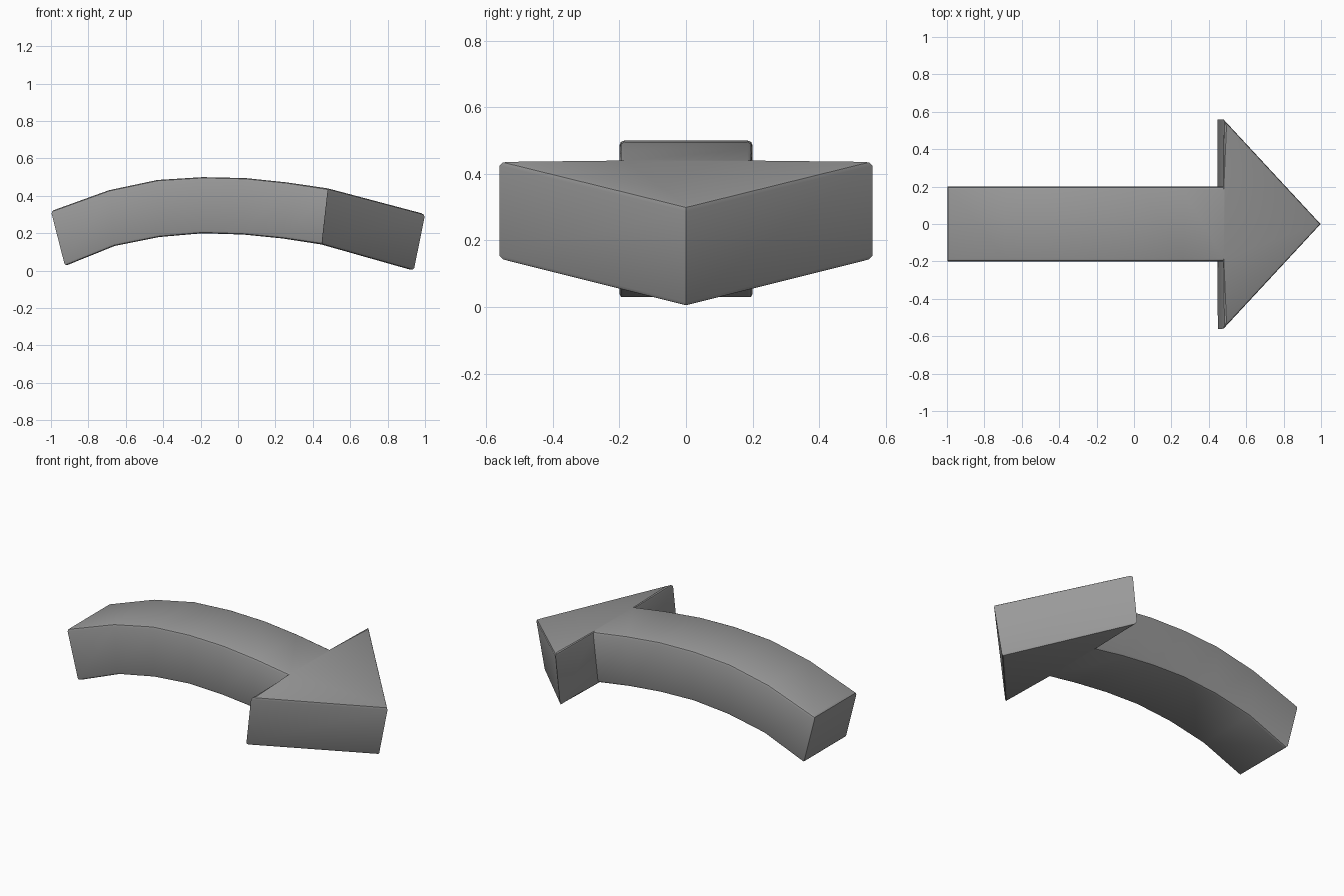
import bpy, bmesh, math

cube = bpy.data.objects.get("Cube")
if cube:
    bpy.data.objects.remove(cube, do_unlink=True)

GREY = (0.32, 0.32, 0.32, 1)
mat = bpy.data.materials.new("plain grey")
mat.use_nodes = True
mat.diffuse_color = GREY
mat.node_tree.nodes["Principled BSDF"].inputs["Base Color"].default_value = GREY

# Arched side profile (x, z) from the tail to the base of the head
UPPER = [(-1, .318), (-.69, .43), (-.43, .485), (-.19, .5), (.04, .495), (.26, .472), (.48, .44)]
LOWER = [(-.925, .025), (-.66, .132), (-.42, .18), (-.19, .2), (.03, .193), (.24, .172), (.446, .14)]
TIP = {"upper": (1, .302), "lower": (.94, 0)}
SHAFT, BARB = .2, .56

bm = bmesh.new()


def make_surface(profile, tip):
    """Shaft strip and triangular head; returns the outline loop."""
    left = [bm.verts.new((x, SHAFT, z)) for x, z in profile]
    right = [bm.verts.new((x, -SHAFT, z)) for x, z in profile]
    x, z = profile[-1]
    head = [bm.verts.new(p) for p in ((x, BARB, z), (tip[0], 0, tip[1]), (x, -BARB, z))]
    for i in range(len(profile) - 1):
        bm.faces.new((left[i], left[i + 1], right[i + 1], right[i]))
    bm.faces.new([left[-1]] + head + [right[-1]])
    return left + head + right[::-1]


top = make_surface(UPPER, TIP["upper"])
bottom = make_surface(LOWER, TIP["lower"])

# Side walls joining the two outlines
rims = []
for i in range(len(top)):
    j = (i + 1) % len(top)
    bm.faces.new((top[i], top[j], bottom[j], bottom[i]))
    rims += [bm.edges.get((top[i], top[j])), bm.edges.get((bottom[i], bottom[j]))]
bmesh.ops.recalc_face_normals(bm, faces=bm.faces)

# Softened upper and lower rims; upright corners stay sharp
bmesh.ops.bevel(bm, geom=rims, offset=.015, offset_type='OFFSET', segments=2,
                profile=.5, affect='EDGES', clamp_overlap=True)

mesh = bpy.data.meshes.new("curved_arrow")
bm.to_mesh(mesh)
bm.free()
mesh.materials.append(mat)
arrow = bpy.data.objects.new("curved_arrow", mesh)
bpy.context.collection.objects.link(arrow)

bpy.ops.object.select_all(action='DESELECT')
arrow.select_set(True)
bpy.context.view_layer.objects.active = arrow
bpy.ops.object.shade_smooth_by_angle(angle=math.radians(30))
